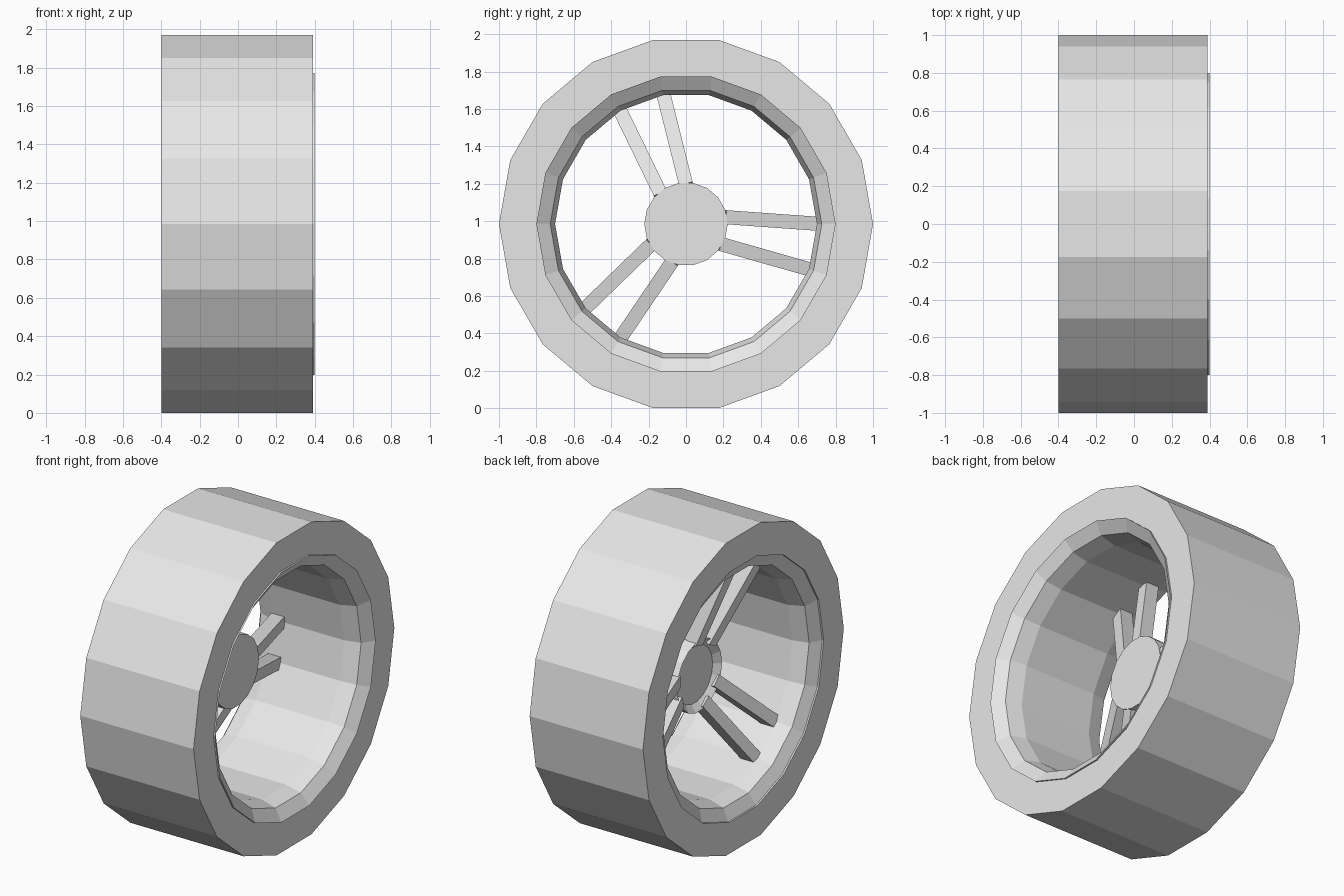
import bpy, bmesh, math
from mathutils import Vector, Matrix

cube = bpy.data.objects.get("Cube")
if cube:
    bpy.data.objects.remove(cube, do_unlink=True)

SIDES = 18
CZ = math.cos(math.pi / SIDES)          # axle height, wheel rests on a flat

# One plain light grey
grey = bpy.data.materials.new("light_grey")
grey.use_nodes = True
grey.diffuse_color = (0.8, 0.8, 0.8, 1)
grey.node_tree.nodes["Principled BSDF"].inputs["Base Color"].default_value = (0.8, 0.8, 0.8, 1)


def finish(name, bm):
    bmesh.ops.recalc_face_normals(bm, faces=bm.faces)
    me = bpy.data.meshes.new(name)
    bm.to_mesh(me)
    bm.free()
    me.materials.append(grey)
    ob = bpy.data.objects.new(name, me)
    ob.location.z = CZ
    bpy.context.collection.objects.link(ob)
    return ob


def lathe(name, profile, closed):
    """Revolve (x, radius) points about the x axle; open profiles get end caps."""
    bm = bmesh.new()
    rings = []
    for x, r in profile:
        rings.append([bm.verts.new((x, r * math.cos(a), r * math.sin(a)))
                      for a in (2 * math.pi * k / SIDES for k in range(SIDES))])
    pairs = list(zip(rings, rings[1:]))
    if closed:
        pairs.append((rings[-1], rings[0]))
    else:
        bm.faces.new(rings[0])
        bm.faces.new(rings[-1])
    for a, b in pairs:
        for k in range(SIDES):
            n = (k + 1) % SIDES
            bm.faces.new((a[k], a[n], b[n], b[k]))
    return finish(name, bm)


# Tyre: flat tread and side walls
lathe("tyre", [(-0.40, 1), (0.39, 1), (0.39, 0.8), (-0.40, 0.8)], True)

# Rim barrel: bevelled lips stepping down to the inner cylinder
lathe("rim", [(-0.39, 0.8), (-0.35, 0.726), (-0.25, 0.70), (0.25, 0.70),
              (0.35, 0.726), (0.40, 0.8)], True)

# Hub: flat outside, shallow dish on the inner side
lathe("hub", [(-0.01, 0.223), (-0.095, 0.223), (-0.06, 0.18)], False)


def spoke(name, mid, side):
    """Square bar from hub to rim, splayed off the pair's centre line and dished."""
    def point(x, r, off):
        a = math.radians(mid + side * off)
        return Vector((x, r * math.cos(a), r * math.sin(a)))
    start, end = point(-0.055, 0.205, 20.5), point(-0.218, 0.725, 10)
    axis = (end - start).normalized()
    across = axis.cross(Vector((1, 0, 0))).normalized()
    depth = axis.cross(across)
    bm = bmesh.new()
    bmesh.ops.create_cube(bm, size=1)
    frame = Matrix((across, depth, axis)).transposed().to_4x4()
    size = Matrix.Diagonal((0.075, 0.085, (end - start).length, 1))
    bm.transform(Matrix.Translation((start + end) / 2) @ frame @ size)
    finish(name, bm)


# Three pairs of spokes
for i, mid in enumerate((110, 230, 350), 1):
    spoke(f"spoke_{i}_a", mid, -1)
    spoke(f"spoke_{i}_b", mid, 1)
